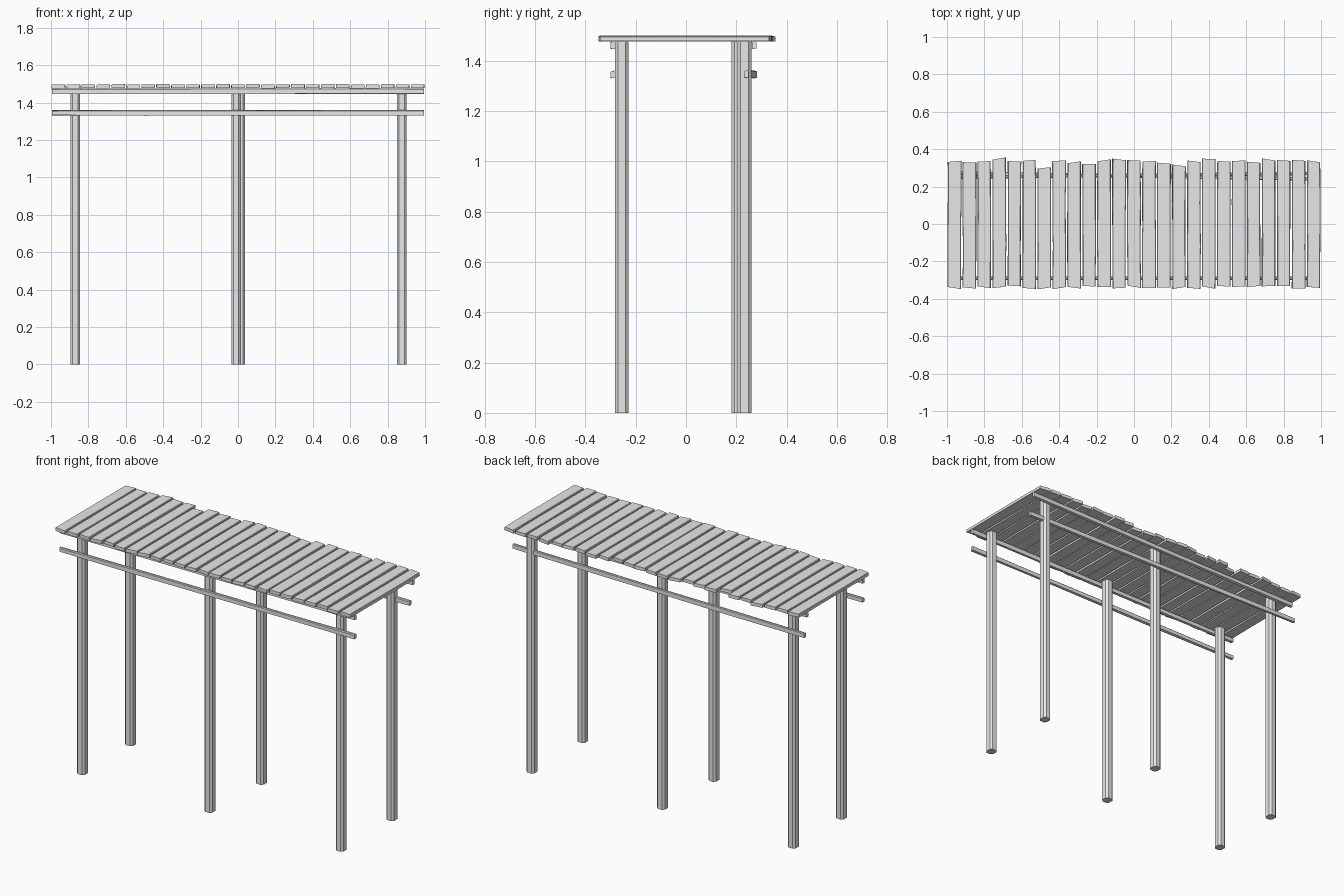
import bpy, bmesh, random
from mathutils import Vector

random.seed(7)
cube = bpy.data.objects.get("Cube")
if cube:
    bpy.data.objects.remove(cube, do_unlink=True)

wood = bpy.data.materials.new("weathered grey wood")
GREY = (0.8, 0.8, 0.8, 1)
wood.diffuse_color = GREY
wood.use_nodes = True
wood.node_tree.nodes["Principled BSDF"].inputs["Base Color"].default_value = GREY


def finish(bm, name):
    bmesh.ops.recalc_face_normals(bm, faces=bm.faces[:])
    mesh = bpy.data.meshes.new(name)
    bm.to_mesh(mesh)
    bm.free()
    mesh.materials.append(wood)
    obj = bpy.data.objects.new(name, mesh)
    bpy.context.collection.objects.link(obj)
    return obj


def box(size, centre):
    bm = bmesh.new()
    bmesh.ops.create_cube(bm, size=1)
    for v in bm.verts:
        v.co = Vector(a * b for a, b in zip(v.co, size)) + Vector(centre)
    return bm


def edges_along(bm, axis):
    return [e for e in bm.edges
            if abs((e.verts[0].co - e.verts[1].co).normalized()[axis]) > 0.9]


# Posts: square timbers with chamfered corners
HEIGHT = 1.475
posts = {
    "front_post": [(-0.87, -0.255), (-0.01, -0.255), (0.875, -0.255)],
    "back_post": [(-0.87, 0.208), (0.012, 0.208), (0.875, 0.233)],
}
for name, places in posts.items():
    for side, (x, y) in zip(("right", "middle", "left"), places):
        bm = box((0.052, 0.055, HEIGHT), (x, y, HEIGHT / 2))
        bmesh.ops.bevel(bm, geom=edges_along(bm, 2), offset=0.012,
                        segments=1, affect='EDGES')
        finish(bm, f"{name}_{side}")

# Rails: long thin battens, the back pair slightly askew
rails = [
    ("front_upper_rail", -0.29, -0.29, 1.461),
    ("front_lower_rail", -0.29, -0.29, 1.345),
    ("back_upper_rail", 0.25, 0.271, 1.461),
    ("back_lower_rail", 0.273, 0.24, 1.345),
]
for name, y_right, y_left, z in rails:
    bm = box((1.99, 0.018, 0.028), (0, 0, z))
    bmesh.ops.subdivide_edges(bm, edges=edges_along(bm, 0), cuts=3)
    for v in bm.verts:
        t = (v.co.x + 1) / 2
        v.co.y += y_right + (y_left - y_right) * t
        v.co.z += random.uniform(-0.002, 0.002)
    bmesh.ops.bevel(bm, geom=[e for e in edges_along(bm, 0)
                              if e.verts[0].co.z > z], offset=0.004,
                    segments=1, affect='EDGES')
    finish(bm, name)

# Deck planks: uneven ends and slightly crooked edges
back_ends = [.335, .33, .335, .35, .335, .34, .30, .338, .33, .32, .34, .345, .34,
             .335, .325, .313, .335, .348, .335, .338, .33, .345, .34, .34, .335]
for i, back in enumerate(back_ends):
    x = (i - 12) * 0.08
    front = random.uniform(-0.345, -0.328)
    bm = box((0.071, back - front, 0.02),
             (x, (back + front) / 2, 1.486 + random.uniform(-0.001, 0.003)))
    bmesh.ops.subdivide_edges(bm, edges=edges_along(bm, 1), cuts=2)
    skew = {end: random.uniform(-0.006, 0.006) for end in (-1, 1)}
    for v in bm.verts:
        side = 1 if v.co.x > x else -1
        if abs(v.co.y) > 0.25:
            v.co.y += side * skew[1 if v.co.y > 0 else -1]
        v.co.x += random.uniform(-0.002, 0.002)
    top = [e for e in edges_along(bm, 1) if e.verts[0].co.z > 1.487]
    bmesh.ops.bevel(bm, geom=top, offset=0.003, segments=1, affect='EDGES')
    finish(bm, f"deck_plank_{i + 1}")
